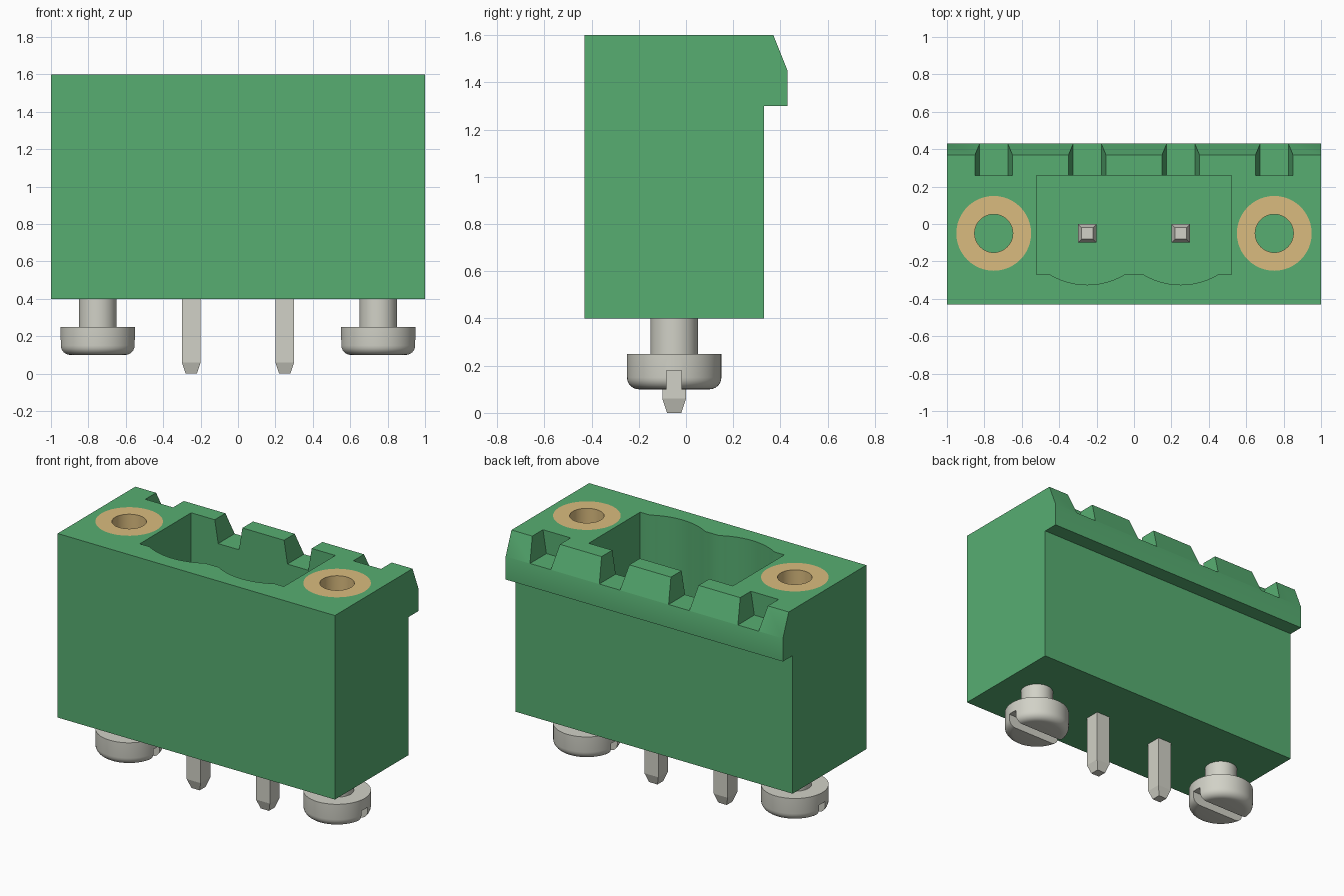
import bpy, bmesh, math
from mathutils import Matrix, Vector

if "Cube" in bpy.data.objects:
    bpy.data.objects.remove(bpy.data.objects["Cube"], do_unlink=True)

CY = -0.05            # line of pins and screws
TOP, BOTTOM = 1.6, 0.4


def material(name, rgb):
    m = bpy.data.materials.new(name)
    m.use_nodes = True
    m.diffuse_color = (*rgb, 1)
    m.node_tree.nodes["Principled BSDF"].inputs["Base Color"].default_value = (*rgb, 1)
    return m


green = material("green plastic", (0.095, 0.42, 0.167))
brass = material("brass", (0.70, 0.50, 0.21))
metal = material("grey metal", (0.64, 0.64, 0.57))


def finish(name, bm, mat=None):
    bmesh.ops.recalc_face_normals(bm, faces=bm.faces)
    me = bpy.data.meshes.new(name)
    bm.to_mesh(me)
    bm.free()
    ob = bpy.data.objects.new(name, me)
    bpy.context.collection.objects.link(ob)
    if mat:
        me.materials.append(mat)
    return ob


def prism(name, pts, depth, place, mat=None):
    """Extrude the outline pts by depth; place maps (u, v) to a 3D point."""
    bm = bmesh.new()
    face = bm.faces.new([bm.verts.new(place(u, v)) for u, v in pts])
    new = bmesh.ops.extrude_face_region(bm, geom=[face])["geom"]
    bmesh.ops.translate(bm, vec=Vector(depth),
                        verts=[g for g in new if isinstance(g, bmesh.types.BMVert)])
    return finish(name, bm, mat)


def lathe(name, profile, x, mat=None, closed=False):
    """Spin an (r, z) profile around the vertical axis at (x, CY)."""
    bm = bmesh.new()
    vs = [bm.verts.new((x + r, CY, z)) for r, z in profile]
    edges = [bm.edges.new(p) for p in zip(vs, vs[1:])]
    if closed:
        edges.append(bm.edges.new((vs[-1], vs[0])))
    bmesh.ops.spin(bm, geom=vs + edges, cent=(x, CY, 0), axis=(0, 0, 1),
                   angle=math.tau, steps=48, use_duplicate=False)
    bmesh.ops.remove_doubles(bm, verts=bm.verts, dist=1e-5)
    return finish(name, bm, mat)


def activate(ob):
    bpy.ops.object.select_all(action="DESELECT")
    ob.select_set(True)
    bpy.context.view_layer.objects.active = ob


def cut(ob, cutter):
    cutter.hide_render = True
    mod = ob.modifiers.new("cut", "BOOLEAN")
    mod.operation, mod.solver, mod.object = "DIFFERENCE", "EXACT", cutter
    activate(ob)
    bpy.ops.object.modifier_apply(modifier=mod.name)
    bpy.data.objects.remove(cutter, do_unlink=True)


def smooth(ob):
    activate(ob)
    bpy.ops.object.shade_smooth_by_angle(angle=math.radians(30))


# Housing: side profile with an overhanging, bevelled back rim
side = [(-0.43, BOTTOM), (0.33, BOTTOM), (0.33, 1.3), (0.43, 1.3),
        (0.43, 1.45), (0.37, TOP), (-0.43, TOP)]
body = prism("housing", side, (2, 0, 0), lambda y, z: (-1, y, z), green)

# Plug cavity with one scallop per pin along the front wall
outline = [(0.52, 0.26), (-0.52, 0.26), (-0.52, -0.27)]
radius = 0.39
half = math.asin(0.2 / radius)
for cx in (-0.25, 0.25):
    for i in range(13):
        a = half * (i / 6 - 1)
        outline.append((cx + radius * math.sin(a), 0.065 - radius * math.cos(a)))
outline.append((0.52, -0.27))
cut(body, prism("cavity_cutter", outline, (0, 0, 1.1), lambda x, y: (x, y, 0.7)))

# Tapered notches in the back rim; the middle two open into the cavity
for cx in (-0.75, -0.25, 0.25, 0.75):
    start = 0.26 if abs(cx) > 0.5 else 0.2
    notch = [(-0.075, 1.451), (0.075, 1.451), (0.125, 1.751), (-0.125, 1.751)]
    cut(body, prism("notch_cutter", notch, (0, 0.4, 0),
                    lambda u, z: (cx + u, start, z)))

# Threaded inserts and slotted fixing screws
for label, x in (("right", -0.75), ("left", 0.75)):
    cut(body, lathe("insert_cutter", [(0, 1.0), (0.2, 1.0), (0.2, 1.7), (0, 1.7)], x))
    smooth(lathe(label + "_insert",
                 [(0.102, 1.0), (0.2, 1.0), (0.2, TOP), (0.102, TOP)], x, brass, True))

    fillet = [(0.15 + 0.05 * math.sin(a), 0.15 - 0.05 * math.cos(a))
              for a in (math.pi / 2 * i / 6 for i in range(7))]
    screw = lathe(label + "_screw", [(0, 0.1)] + fillet +
                  [(0.2, 0.25), (0.1, 0.25), (0.1, 0.42), (0, 0.42)], x, metal)
    slot = [(-0.032, 0.05), (0.032, 0.05), (0.032, 0.18), (-0.032, 0.18)]
    cut(screw, prism("slot_cutter", slot, (0.6, 0, 0),
                     lambda y, z: (x - 0.3, CY + y, z)))
    smooth(screw)

# Square contact pins with tapered tips at both ends
for label, x in (("right", -0.25), ("left", 0.25)):
    bm = bmesh.new()
    low, high = 0.0, 1.25
    rings = []
    for z, h in ((low, 0.03), (low + 0.06, 0.05), (high - 0.06, 0.05), (high, 0.03)):
        rings.append([bm.verts.new((x + sx * h, CY + sy * h, z))
                      for sx, sy in ((-1, -1), (1, -1), (1, 1), (-1, 1))])
    for a, b in zip(rings, rings[1:]):
        for i in range(4):
            j = (i + 1) % 4
            bm.faces.new((a[i], a[j], b[j], b[i]))
    bm.faces.new(rings[0])
    bm.faces.new(rings[-1])
    finish(label + "_pin", bm, metal)

smooth(body)
